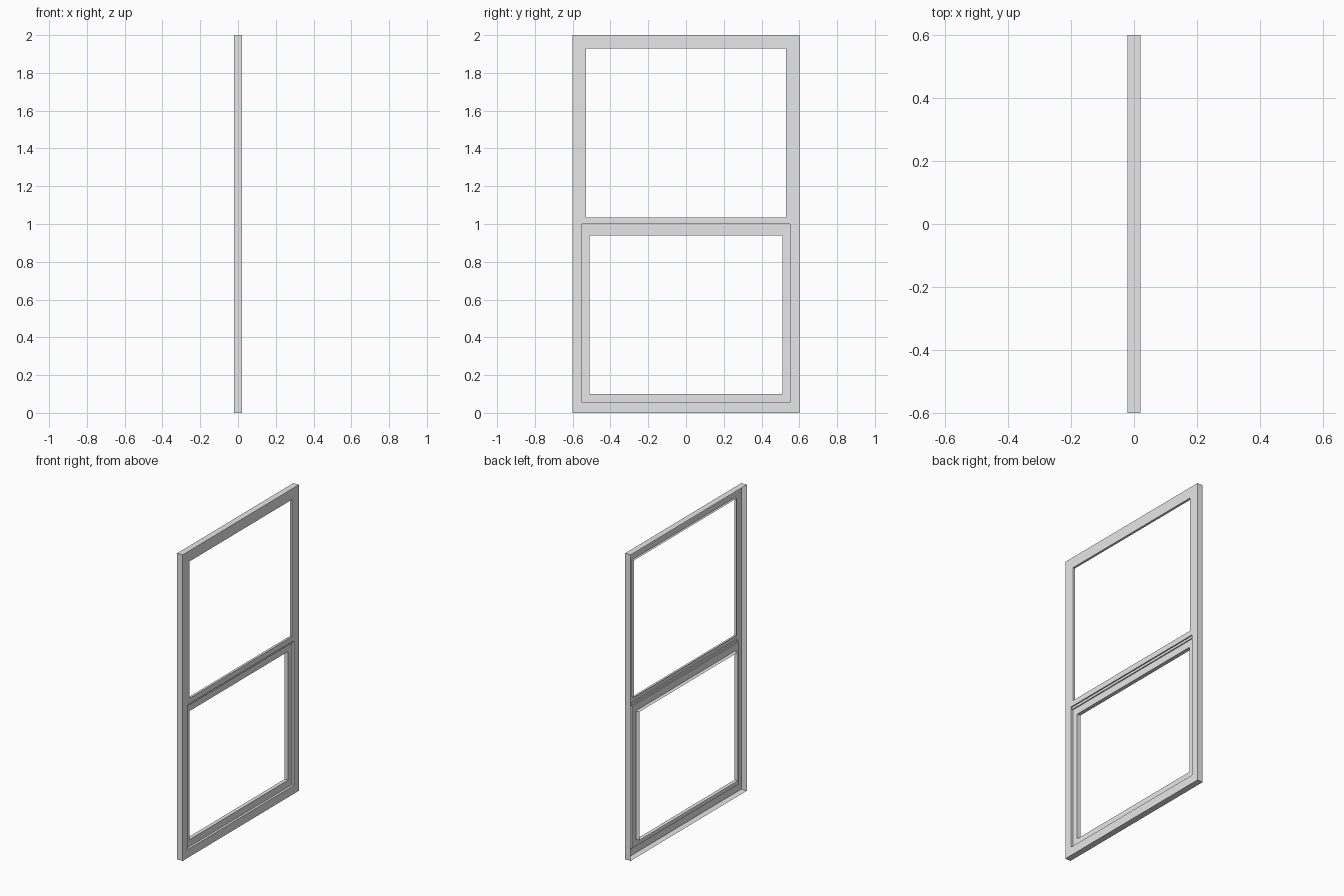
import bpy
import bmesh

# Remove the default cube
cube = bpy.data.objects.get("Cube")
if cube:
    bpy.data.objects.remove(cube, do_unlink=True)

# Single painted finish
GREY = (0.8, 0.8, 0.8, 1.0)
paint = bpy.data.materials.new("light_grey_paint")
paint.use_nodes = True
paint.diffuse_color = GREY
paint.node_tree.nodes["Principled BSDF"].inputs["Base Color"].default_value = GREY

# Depths across the window
BACK, FRONT, STEP, SASH = -0.02, 0.02, 0.012, 0.005
RAIL = 1.015  # height where upper and lower halves meet


def rect(x, half_width, low, high):
    """Upright rectangle, centred on y, at depth x."""
    return [(x, -half_width, low), (x, half_width, low),
            (x, half_width, high), (x, -half_width, high)]


def folded_frame(name, *rects):
    """Thin open frame folded through a row of nested rectangles."""
    bm = bmesh.new()
    loops = [[bm.verts.new(p) for p in r] for r in rects]
    for a, b in zip(loops, loops[1:]):
        for i in range(4):
            j = (i + 1) % 4
            bm.faces.new((a[i], a[j], b[j], b[i]))
    bmesh.ops.dissolve_degenerate(bm, dist=0.0001, edges=bm.edges[:])
    mesh = bpy.data.meshes.new(name)
    bm.to_mesh(mesh)
    bm.free()
    mesh.materials.append(paint)
    obj = bpy.data.objects.new(name, mesh)
    bpy.context.scene.collection.objects.link(obj)
    return obj


# Outer casing, open at the back
folded_frame("outer_casing",
             rect(BACK, 0.6, 0, 2),
             rect(FRONT, 0.6, 0, 2))

# Upper face with its short glazing lip
folded_frame("upper_frame",
             rect(FRONT, 0.6, RAIL, 2),
             rect(FRONT, 0.53, 1.035, 1.93),
             rect(SASH, 0.53, 1.035, 1.93))

# Lower face with a stepped head above the sash
folded_frame("lower_frame",
             rect(FRONT, 0.6, 0, RAIL),
             rect(FRONT, 0.55, 0.055, 1.0),
             rect(STEP, 0.55, 0.055, 1.0),
             rect(STEP, 0.55, 0.055, 0.985),
             rect(SASH, 0.55, 0.055, 0.985))

# Recessed lower sash with a deep inner return
folded_frame("lower_sash",
             rect(SASH, 0.55, 0.055, 0.985),
             rect(SASH, 0.51, 0.10, 0.94),
             rect(BACK, 0.51, 0.10, 0.94))
